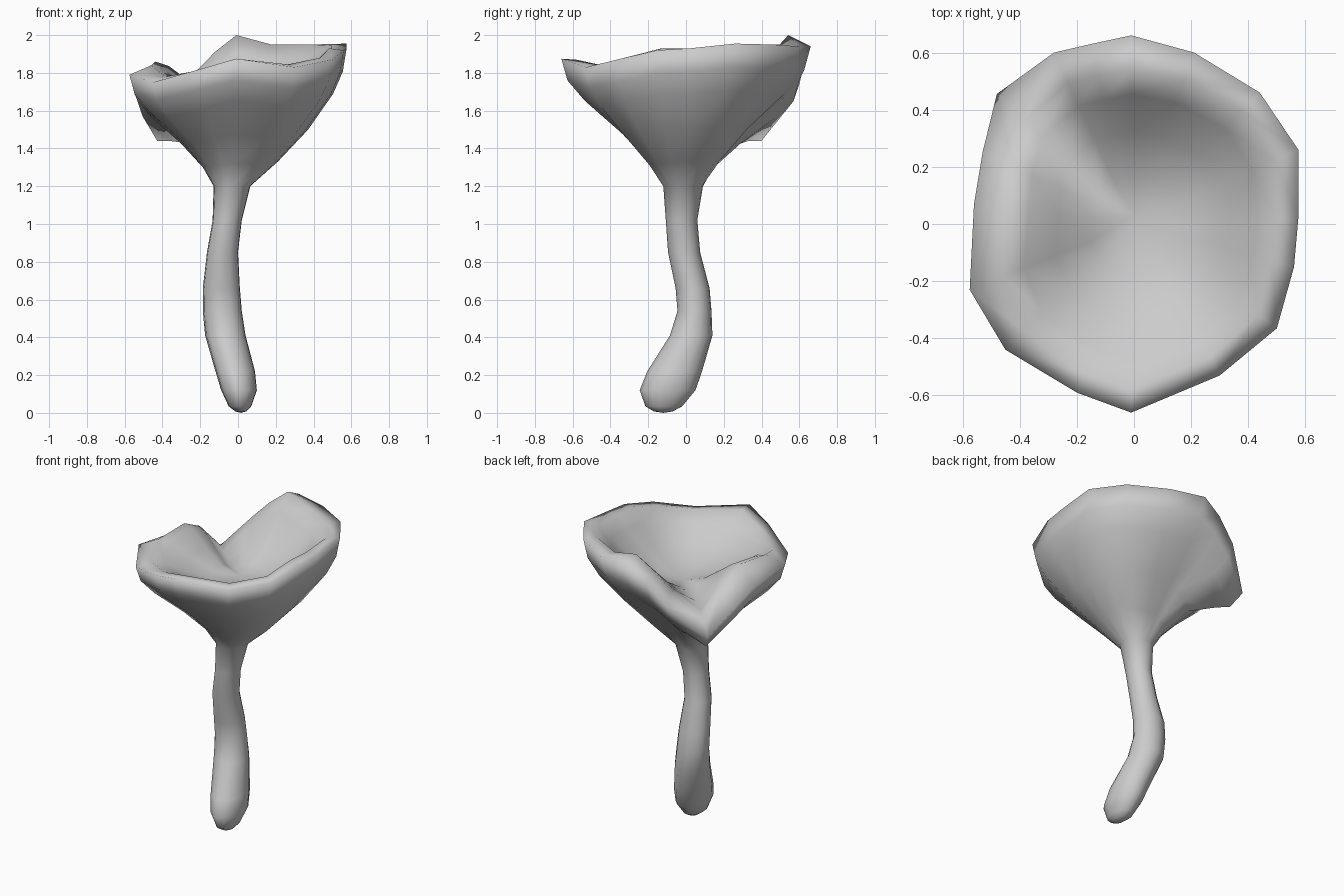
import bpy, bmesh, math
from mathutils import Vector

# rim of the cap, counter-clockwise from +x: x, y, z, extra lip height, lip inset factor
RIM = [(0.575, 0.02, 1.93, 0.0, 0.86), (0.575, 0.26, 1.955, -0.01, 0.86), (0.44, 0.46, 1.95, 0.0, 0.86),
       (0.21, 0.60, 1.94, 0.01, 0.84), (-0.01, 0.66, 1.94, 0.06, 0.82), (-0.15, 0.63, 1.87, 0.04, 0.82),
       (-0.28, 0.60, 1.74, 0.06, 0.82), (-0.48, 0.455, 1.53, 0.08, 0.80), (-0.53, 0.25, 1.66, 0.13, 0.80),
       (-0.56, 0.07, 1.75, 0.11, 0.78), (-0.575, -0.23, 1.79, 0.05, 0.80), (-0.45, -0.44, 1.75, 0.03, 0.85),
       (-0.20, -0.59, 1.82, 0.0, 0.88), (-0.01, -0.66, 1.875, -0.005, 0.88), (0.30, -0.53, 1.83, 0.015, 0.88),
       (0.50, -0.365, 1.87, 0.01, 0.87), (0.56, -0.15, 1.92, 0.01, 0.86)]
rim = [Vector(p[:3]) for p in RIM]
ang = [math.atan2(p.y, p.x) for p in rim]
N = len(rim)

# stem cross-sections: z, x min, x max, y min, y max
STEM = [(0.008, -0.015, 0.045, -0.17, -0.07), (0.035, -0.05, 0.07, -0.215, -0.02),
        (0.12, -0.09, 0.10, -0.245, 0.05),
        (0.22, -0.12, 0.09, -0.205, 0.085), (0.41, -0.175, 0.04, -0.085, 0.14),
        (0.54, -0.187, 0.02, -0.045, 0.135), (0.66, -0.187, 0.01, -0.055, 0.125),
        (0.85, -0.165, 0.0, -0.095, 0.075), (1.02, -0.135, 0.02, -0.107, 0.06),
        (1.20, -0.13, 0.065, -0.12, 0.09)]


def oval(z, x0, x1, y0, y1):
    return [Vector(((x0 + x1) / 2 + (x1 - x0) / 2 * math.cos(a),
                    (y0 + y1) / 2 + (y1 - y0) / 2 * math.sin(a), z)) for a in ang]


rings = [oval(*s) for s in STEM]
neck = rings[-1]

# flaring underside of the cap, fuller towards +x; hangs level under the drooping corner
for r, h, full in [(0.13, 0.18, 0.16), (0.40, 0.41, 0.20), (0.77, 0.67, 0.09), (0.94, 0.83, 0.02)]:
    ring = []
    for a, n, p in zip(ang, neck, rim):
        q = n.lerp(p, r + full * max(0, math.cos(a)))
        if p.z < 1.6 and r > 0.7:
            q = n.lerp(p, r - 0.08)
        q.z = min(n.z + (max(p.z, 1.75) - n.z) * h, p.z - 0.09)
        ring.append(q)
    rings.append(ring)
rings.append(rim)

# rounded lip and the shallow bowl inside, with a thicker lobe on the left
floor = Vector((0.0, 0.03, 1.63))
lip = [Vector((x * k, y * k, z + l)) for x, y, z, l, k in RIM]
rings.append(lip)
for r, h, lobe in [(0.84, 0.74, 0.16), (0.60, 0.34, 0.22), (0.32, 0.08, 0.1)]:
    ring = []
    for a, t in zip(ang, lip):
        k = h + lobe * max(0, -math.cos(a))
        ring.append(Vector((t.x * r, t.y * r, floor.z + (t.z - floor.z) * k)))
    rings.append(ring)

# skin the rings into one closed surface
bm = bmesh.new()
loops = [[bm.verts.new(v) for v in ring] for ring in rings]
for a, b in zip(loops, loops[1:]):
    for i in range(N):
        j = (i + 1) % N
        bm.faces.new((a[i], a[j], b[j], b[i]))
foot = bm.verts.new((0.015, -0.12, 0.0))
middle = bm.verts.new(floor)
for i in range(N):
    j = (i + 1) % N
    bm.faces.new((foot, loops[0][j], loops[0][i]))
    bm.faces.new((middle, loops[-1][i], loops[-1][j]))
bmesh.ops.recalc_face_normals(bm, faces=bm.faces)
for f in bm.faces:
    f.smooth = True
mesh = bpy.data.meshes.new("funnel_mushroom")
bm.to_mesh(mesh)
bm.free()
bpy.context.collection.objects.link(bpy.data.objects.new("funnel_mushroom", mesh))
